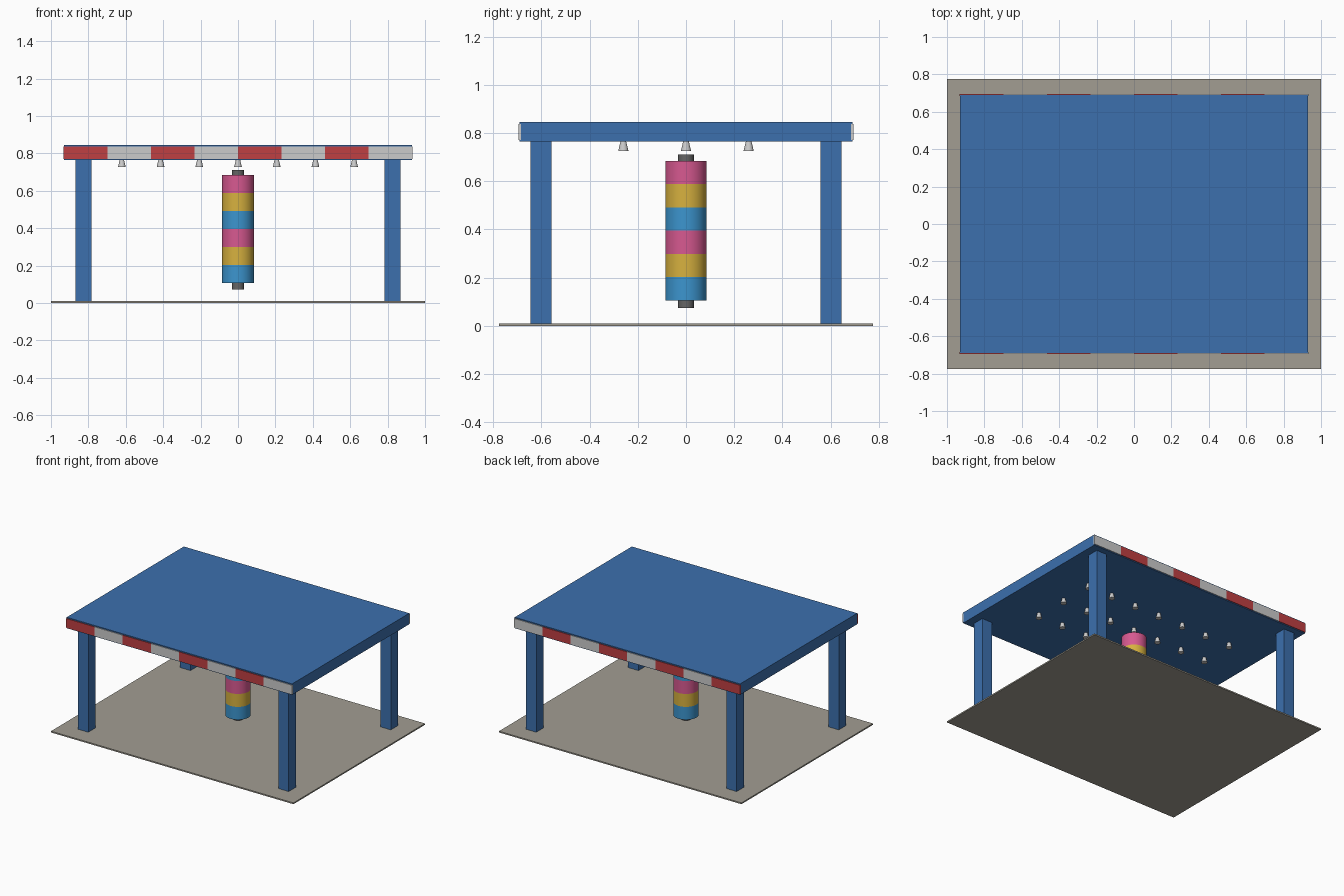
import bpy
import math

if "Cube" in bpy.data.objects:
    bpy.data.objects.remove(bpy.data.objects["Cube"])


def material(name, rgb):
    m = bpy.data.materials.new(name)
    m.diffuse_color = (*rgb, 1)
    m.use_nodes = True
    m.node_tree.nodes["Principled BSDF"].inputs["Base Color"].default_value = m.diffuse_color
    return m


BLUE = material("frame_blue", (0.045, 0.16, 0.42))
RED = material("stripe_red", (0.52, 0.05, 0.055))
WHITE = material("stripe_white", (0.70, 0.70, 0.70))
CONCRETE = material("concrete", (0.36, 0.34, 0.29))
STEEL = material("dark_steel", (0.13, 0.13, 0.13))
SKY = material("brush_blue", (0.045, 0.30, 0.62))
YELLOW = material("brush_yellow", (0.68, 0.44, 0.05))
PINK = material("brush_pink", (0.68, 0.10, 0.28))


def box(name, lo, hi, mat):
    bpy.ops.mesh.primitive_cube_add(size=1, location=[(a + b) / 2 for a, b in zip(lo, hi)])
    ob = bpy.context.object
    ob.name = name
    ob.scale = [b - a for a, b in zip(lo, hi)]
    bpy.ops.object.transform_apply(location=False, rotation=False, scale=True)
    ob.data.materials.append(mat)
    return ob


def cone(name, x, y, z0, z1, r0, r1, sides, mat=None):
    bpy.ops.mesh.primitive_cone_add(vertices=sides, radius1=r0, radius2=r1, depth=z1 - z0,
                                    location=(x, y, (z0 + z1) / 2))
    ob = bpy.context.object
    ob.name = name
    if mat:
        ob.data.materials.append(mat)
    bpy.ops.object.shade_smooth_by_angle(angle=math.radians(35))
    return ob


# Floor slab and roof
box("floor_slab", (-1, -0.775, 0), (1, 0.775, 0.01), CONCRETE)
box("roof", (-0.93, -0.69, 0.764), (0.93, 0.69, 0.846), BLUE)

# Four corner posts
for sx, side in ((-1, "left"), (1, "right")):
    for sy, end in ((-1, "front"), (1, "back")):
        x, y, h = sx * 0.827, sy * 0.602, 0.043
        box(f"{end}_{side}_post", (x - h, y - h, 0), (x + h, y + h, 0.77), BLUE)

# Warning stripes along the front and back roof edges
STEP = 1.864 / 8
for sy, end in ((-1, "front"), (1, "back")):
    for i in range(8):
        x = -0.932 + i * STEP
        box(f"{end}_stripe_{i + 1}", (x, sy * 0.69 - 0.005, 0.77),
            (x + STEP, sy * 0.69 + 0.005, 0.838), WHITE if i % 2 else RED)

# Hanging brush: shaft with six coloured bands
cone("brush_shaft", 0, 0, 0.073, 0.71, 0.033, 0.033, 32, STEEL)
BAND = (0.684 - 0.106) / 6
for i in range(6):
    z = 0.106 + i * BAND
    cone(f"brush_band_{i + 1}", 0, 0, z, z + BAND, 0.086, 0.086, 32, (SKY, YELLOW, PINK)[i % 3])

# Spray nozzles under the roof
for i in range(7):
    for j in range(3):
        cone(f"nozzle_{i + 1}_{j + 1}", (i - 3) * 0.207, (j - 1) * 0.26,
             0.726, 0.768, 0.021, 0.011, 16)
